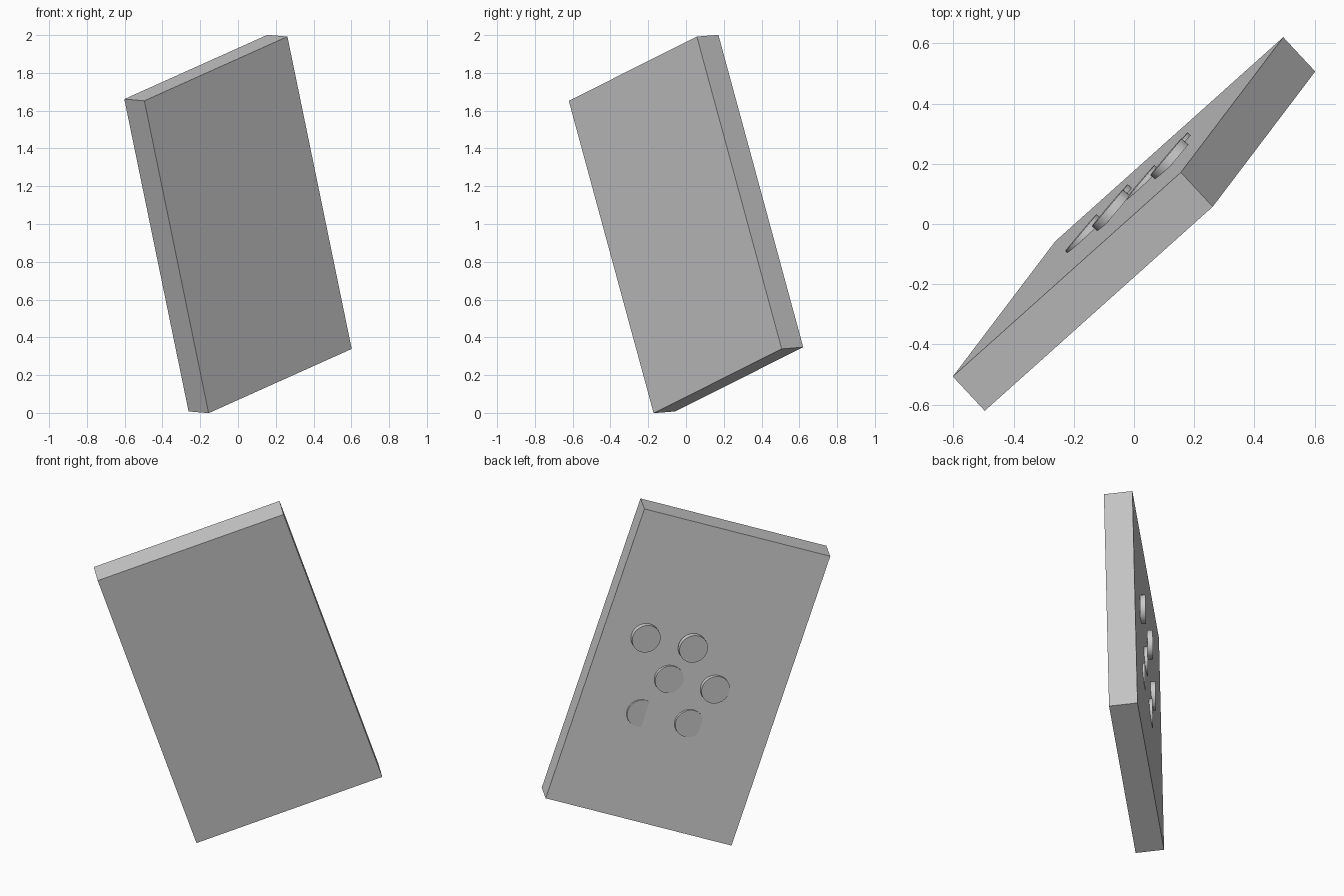
import bpy
from mathutils import Vector, Matrix

if "Cube" in bpy.data.objects:
    bpy.data.objects.remove(bpy.data.objects["Cube"])

# Tilted frame of the slab: width, thickness (towards the back) and height axes
w = Vector((0.706, 0.632, 0.317)).normalized()
h = Vector((-0.197, -0.259, 0.945))
h = (h - w * h.dot(w)).normalized()
t = h.cross(w)
frame = Matrix.Translation((0, 0, 1)) @ Matrix((w, t, h)).transposed().to_4x4()

WIDTH, THICK, HEIGHT = 1.072, 0.156, 1.747

# Slab
bpy.ops.mesh.primitive_cube_add(size=1)
slab = bpy.context.object
slab.name = "slab"
slab.data.transform(Matrix.Diagonal((WIDTH, THICK, HEIGHT, 1)))
slab.matrix_world = frame

# Round studs on the back, leaning slightly so some sink into the slab
# (position across, position up, height of the outer face above the slab)
studs = [(0.297, 0.163, 0.028), (0.029, 0.175, 0.032),
         (0.097, -0.036, 0.010), (-0.166, -0.026, 0.017),
         (0.183, -0.266, 0.003), (-0.09, -0.253, 0.008)]
DEPTH = 0.03
axis = Vector((-0.125, 1, 0)).normalized()
turn = axis.to_track_quat('Z', 'X').to_matrix().to_4x4()
for i, (across, up, out) in enumerate(studs):
    bpy.ops.mesh.primitive_cylinder_add(vertices=32, radius=0.08, depth=DEPTH)
    stud = bpy.context.object
    stud.name = f"stud_{i + 1}"
    centre = Vector((across, THICK / 2 + out, up)) - axis * DEPTH / 2
    stud.matrix_world = frame @ Matrix.Translation(centre) @ turn
    bpy.ops.object.shade_smooth_by_angle()
